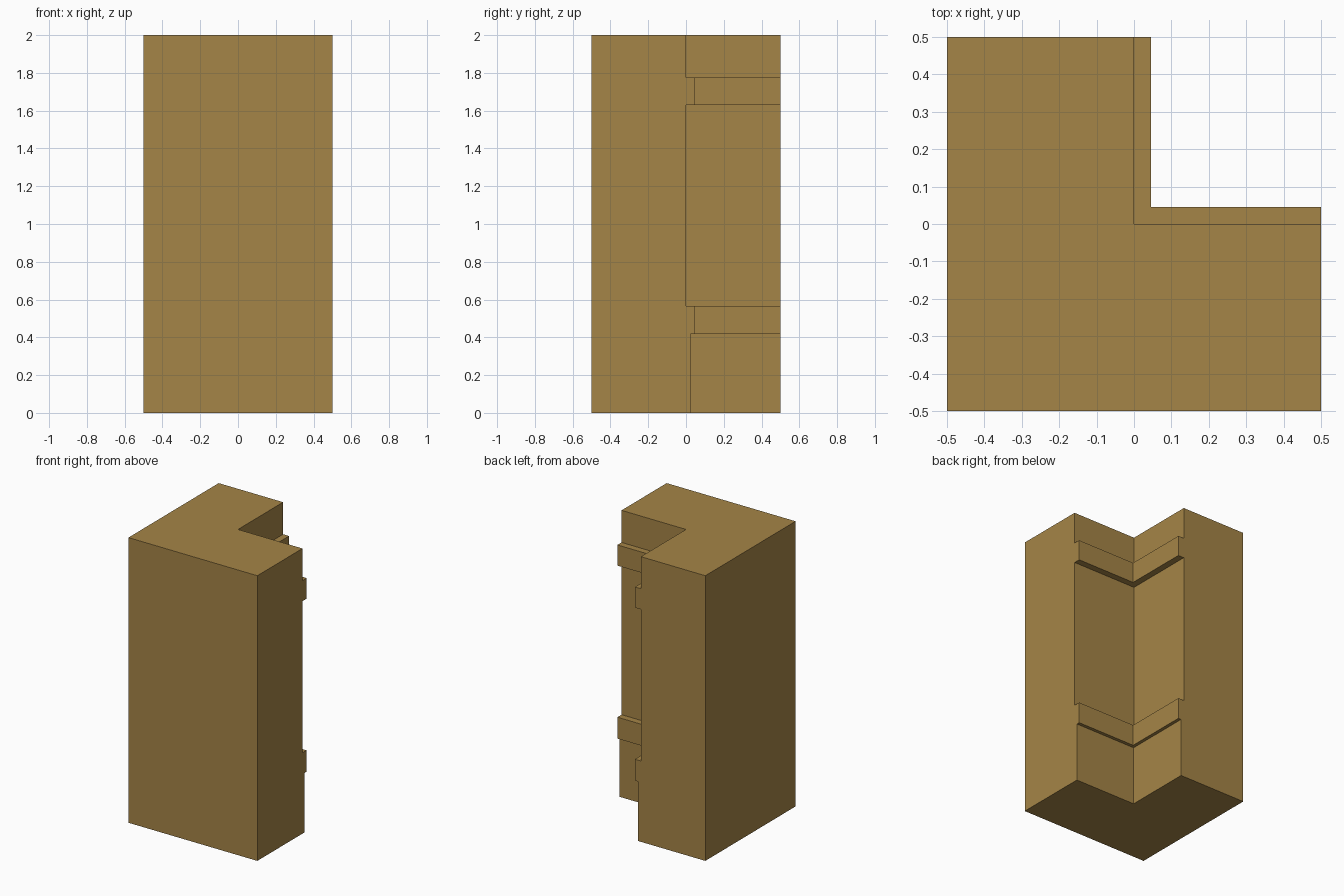
import bpy, bmesh

if "Cube" in bpy.data.objects:
    bpy.data.objects.remove(bpy.data.objects["Cube"])

H = 0.5
# Stepped profile of the inner corner: (offset from centre, height)
PROFILE = [(0.023, 0), (0.023, 0.417), (0.046, 0.417), (0.046, 0.567), (0, 0.567),
           (0, 1.63), (0.046, 1.63), (0.046, 1.775), (0, 1.775), (0, 2)]

bm = bmesh.new()

# Inner moulding: the profile swept along both arms with a mitred corner
back = [bm.verts.new((c, H, z)) for c, z in PROFILE]
corner = [bm.verts.new((c, c, z)) for c, z in PROFILE]
right = [bm.verts.new((H, c, z)) for c, z in PROFILE]
for i in range(len(PROFILE) - 1):
    bm.faces.new((back[i], corner[i], corner[i + 1], back[i + 1]))
    bm.faces.new((corner[i], right[i], right[i + 1], corner[i + 1]))

# Plain outer corners, bottom and top
bl, fl, fr = [[bm.verts.new((x, y, z)) for z in (0, 2)]
              for x, y in ((-H, H), (-H, -H), (H, -H))]

# Arm ends, outer walls and caps
bm.faces.new(back + [bl[1], bl[0]])
bm.faces.new(right + [fr[1], fr[0]])
bm.faces.new((bl[0], fl[0], fl[1], bl[1]))
bm.faces.new((fl[0], fr[0], fr[1], fl[1]))
for k, end in ((0, 0), (1, -1)):
    bm.faces.new((bl[k], fl[k], fr[k], right[end], corner[end], back[end]))
bmesh.ops.recalc_face_normals(bm, faces=bm.faces)

mesh = bpy.data.meshes.new("corner_pillar")
bm.to_mesh(mesh)
bm.free()
mat = bpy.data.materials.new("warm wood brown")
mat.diffuse_color = (0.375, 0.232, 0.063, 1)
mat.use_nodes = True
mat.node_tree.nodes["Principled BSDF"].inputs["Base Color"].default_value = mat.diffuse_color
mesh.materials.append(mat)
bpy.context.collection.objects.link(bpy.data.objects.new("corner_pillar", mesh))
